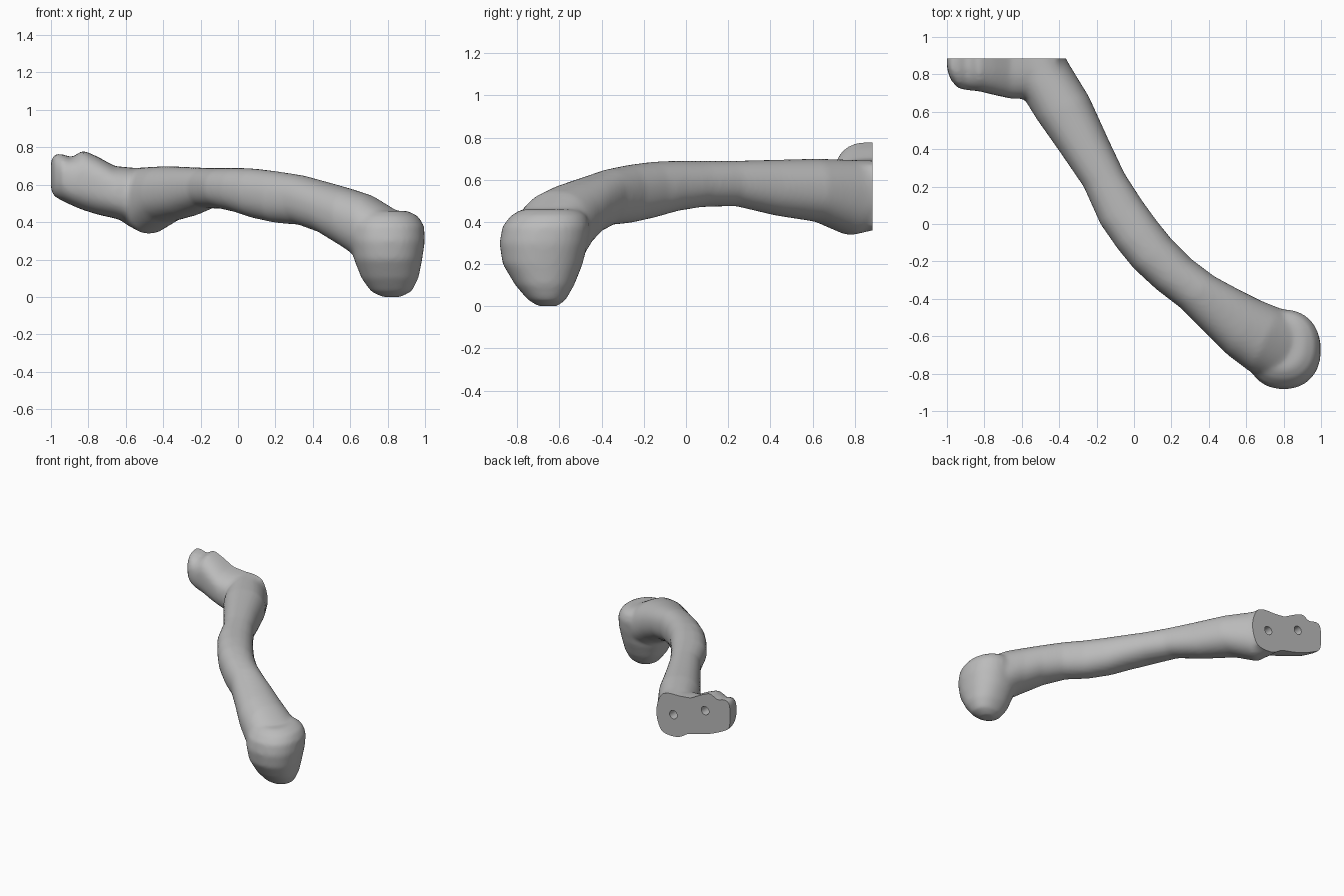
import bpy, bmesh, math
from mathutils import Vector, Matrix

if "Cube" in bpy.data.objects:
    bpy.data.objects.remove(bpy.data.objects["Cube"])

SIDES = 32
BACK = 0.885


def loft(bm, sections):
    """Skin closed rings; each section is centre, half-axis, half-axis, squareness."""
    rings = []
    for centre, u, v, power in sections:
        ring = []
        for i in range(SIDES):
            a = math.tau * i / SIDES
            c, s = math.cos(a), math.sin(a)
            pc = math.copysign(abs(c) ** (2 / power), c)
            ps = math.copysign(abs(s) ** (2 / power), s)
            ring.append(bm.verts.new(centre + u * pc + v * ps))
        rings.append(ring)
    for r, q in zip(rings, rings[1:]):
        for i in range(SIDES):
            j = (i + 1) % SIDES
            bm.faces.new((r[i], r[j], q[j], q[i]))
    bm.faces.new(rings[0])
    bm.faces.new(rings[-1])


def new_object(name, bm):
    bmesh.ops.recalc_face_normals(bm, faces=bm.faces)
    mesh = bpy.data.meshes.new(name)
    bm.to_mesh(mesh)
    bm.free()
    obj = bpy.data.objects.new(name, mesh)
    bpy.context.collection.objects.link(obj)
    return obj


bm = bmesh.new()

# Shaft: left edge x y, right edge x y, bottom z, top z
shaft = [
    (-.68, .95, -.42, 1.0, .38, .69),
    (-.60, .69, -.35, .86, .335, .695),
    (-.52, .56, -.24, .68, .40, .70),
    (-.40, .39, -.14, .46, .43, .695),
    (-.27, .20, -.05, .27, .475, .69),
    (-.18, .00, .04, .13, .47, .69),
    (-.09, -.13, .12, .02, .45, .69),
    (.00, -.24, .20, -.08, .42, .685),
    (.12, -.35, .31, -.19, .395, .67),
    (.25, -.45, .43, -.28, .385, .65),
    (.37, -.57, .56, -.35, .34, .615),
    (.50, -.70, .68, -.41, .26, .58),
    (.62, -.79, .78, -.45, .18, .545),
    (.74, -.85, .90, -.50, .15, .47),
    (.85, -.80, .95, -.60, .20, .40),
]
sections = []
for xl, yl, xr, yr, zb, zt in shaft:
    left, right = Vector((xl, yl, 0)), Vector((xr, yr, 0))
    centre = (left + right) / 2 + Vector((0, 0, (zb + zt) / 2))
    sections.append((centre, (right - left) / 2, Vector((0, 0, (zt - zb) / 2)), 2.2))
loft(bm, sections)

# Rounded head: z, x range, y range
head = [
    (.00, .77, .87, -.70, -.61),
    (.03, .71, .93, -.75, -.57),
    (.10, .66, .965, -.81, -.53),
    (.20, .62, .985, -.87, -.49),
    (.30, .60, 1.0, -.885, -.465),
    (.38, .60, .995, -.87, -.455),
    (.43, .62, .965, -.83, -.47),
    (.46, .66, .91, -.78, -.51),
]
loft(bm, [(Vector(((x0 + x1) / 2, (y0 + y1) / 2, z)),
           Vector(((x1 - x0) / 2, 0, 0)), Vector((0, (y1 - y0) / 2, 0)), 2.2)
          for z, x0, x1, y0, y1 in head])

# Mounting foot: x, front y, bottom z, top z
foot = [
    (-1.0, .83, .57, .73),
    (-.98, .77, .535, .765),
    (-.94, .725, .515, .765),
    (-.89, .715, .49, .745),
    (-.83, .71, .465, .785),
    (-.75, .69, .44, .75),
    (-.66, .67, .42, .70),
    (-.55, .67, .385, .69),
    (-.47, .70, .36, .69),
    (-.41, .74, .37, .67),
    (-.385, .80, .42, .62),
]
loft(bm, [(Vector((x, BACK, (zb + zt) / 2)), Vector((0, BACK - y, 0)),
           Vector((0, 0, (zt - zb) / 2)), 2.6) for x, y, zb, zt in foot])

handle = new_object("curved_handle", bm)

# Cutter for the flat mounting face
bm = bmesh.new()
bmesh.ops.create_cube(bm, size=2, matrix=Matrix.Translation((0, BACK + 1, .5)))
for v in bm.verts:
    v.co.x *= 2
face_cutter = new_object("mounting_face_cutter", bm)

# Cutter for the two screw holes
bm = bmesh.new()
for x, z in ((-.51, .53), (-.785, .635)):
    bmesh.ops.create_cone(bm, cap_ends=True, segments=24, radius1=.033, radius2=.033,
                          depth=.2, matrix=Matrix.Translation((x, BACK, z))
                          @ Matrix.Rotation(math.pi / 2, 4, 'X'))
hole_cutter = new_object("screw_hole_cutter", bm)

# Fuse, soften, then cut
remesh = handle.modifiers.new("Fuse", 'REMESH')
remesh.mode = 'VOXEL'
remesh.voxel_size = .014
soften = handle.modifiers.new("Soften", 'SMOOTH')
soften.factor = .5
soften.iterations = 10
for cutter in (face_cutter, hole_cutter):
    cutter.hide_render = True
    cut = handle.modifiers.new("Cut", 'BOOLEAN')
    cut.operation = 'DIFFERENCE'
    cut.solver = 'EXACT'
    cut.object = cutter

bpy.ops.object.select_all(action='DESELECT')
handle.select_set(True)
bpy.context.view_layer.objects.active = handle
for name in [m.name for m in handle.modifiers]:
    bpy.ops.object.modifier_apply(modifier=name)
for cutter in (face_cutter, hole_cutter):
    bpy.data.objects.remove(cutter)
bpy.ops.object.shade_smooth_by_angle(angle=math.radians(40))

# Single plain colour
grey = bpy.data.materials.new("plain_grey")
grey.use_nodes = True
colour = (.5, .5, .5, 1)
grey.diffuse_color = colour
grey.node_tree.nodes["Principled BSDF"].inputs["Base Color"].default_value = colour
handle.data.materials.clear()
handle.data.materials.append(grey)
for p in handle.data.polygons:
    p.material_index = 0
